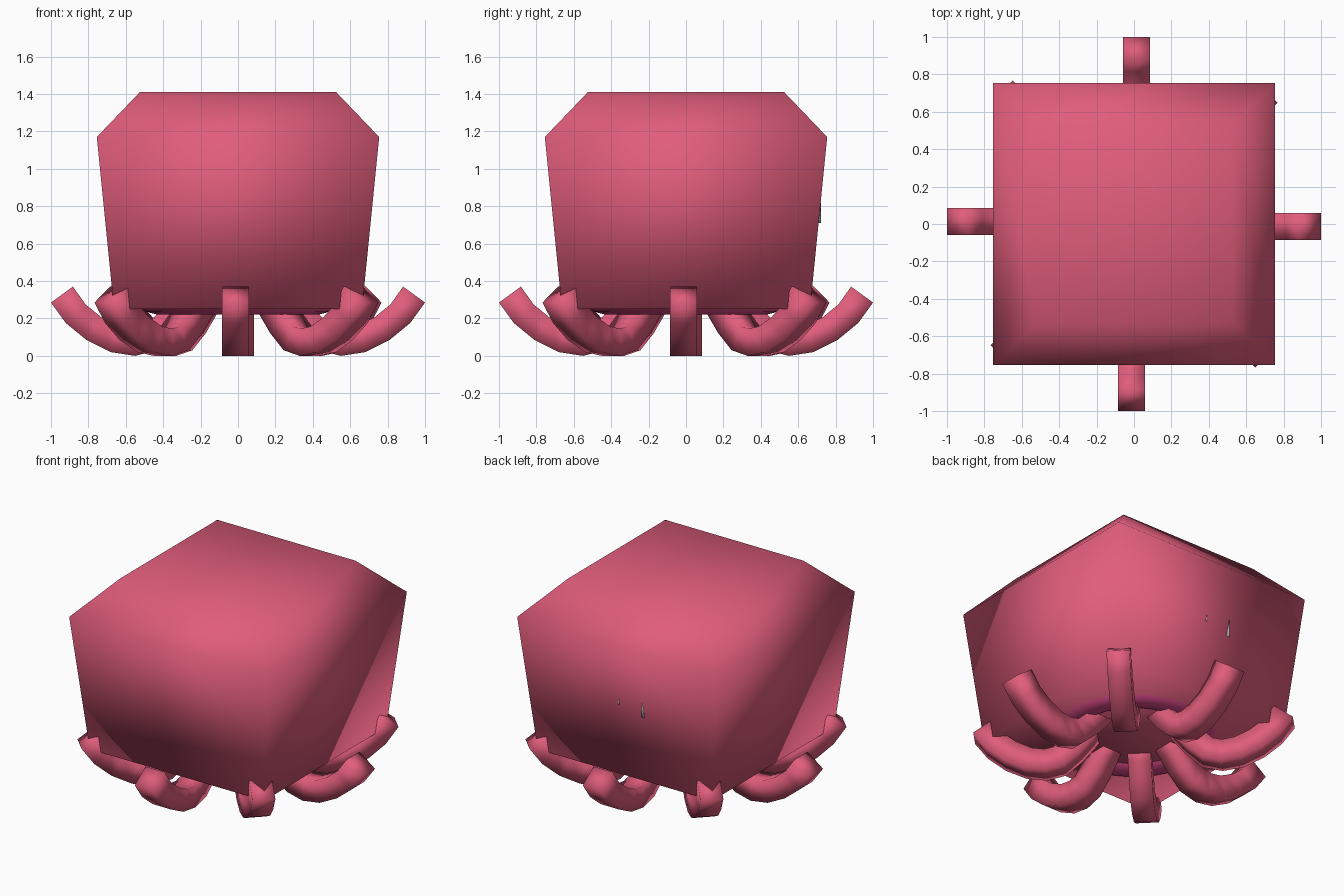
import bpy, bmesh, math
from mathutils import Vector

if "Cube" in bpy.data.objects:
    bpy.data.objects.remove(bpy.data.objects["Cube"])


def material(name, color):
    m = bpy.data.materials.new(name)
    m.diffuse_color = (*color, 1)
    m.use_nodes = True
    m.node_tree.nodes["Principled BSDF"].inputs["Base Color"].default_value = m.diffuse_color
    return m


PINK = material("skin_pink", (0.75, 0.11, 0.2))
MAGENTA = material("mouth_magenta", (0.73, 0.07, 0.26))


def finish(name, bm, mat=None):
    bmesh.ops.recalc_face_normals(bm, faces=bm.faces)
    me = bpy.data.meshes.new(name)
    bm.to_mesh(me)
    bm.free()
    for p in me.polygons:
        p.use_smooth = True
    if mat:
        me.materials.append(mat)
    ob = bpy.data.objects.new(name, me)
    bpy.context.collection.objects.link(ob)
    return ob


def loft(bm, rings):
    # Skin a stack of four-sided rings and cap both ends
    loops = [[bm.verts.new(p) for p in ring] for ring in rings]
    for a, b in zip(loops, loops[1:]):
        for i in range(4):
            j = (i + 1) % 4
            bm.faces.new((a[i], a[j], b[j], b[i]))
    bm.faces.new(loops[0])
    bm.faces.new(loops[-1])


# Head: square block, tapered below and chamfered on top
bm = bmesh.new()
loft(bm, [[(-h, -h, z), (h, -h, z), (h, h, z), (-h, h, z)]
          for h, z in ((0.663, 0.25), (0.755, 1.17), (0.525, 1.41))])
finish("head", bm, PINK)

# Eight square-section tentacles curling outwards; path is the underside
PATH = [Vector(p) for p in ((0.19, 0.30), (0.255, 0.21), (0.33, 0.12), (0.43, 0.03),
                            (0.55, 0.0), (0.68, 0.02), (0.81, 0.085),
                            (0.92, 0.175), (1.0, 0.285))]
THICK, SIDE_A, SIDE_B = 0.145, -0.085, 0.06
for k in range(8):
    a = k * math.pi / 4
    out, side = Vector((math.cos(a), math.sin(a), 0)), Vector((-math.sin(a), math.cos(a), 0))
    rings = []
    for i, p in enumerate(PATH):
        t = (PATH[min(i + 1, len(PATH) - 1)] - PATH[max(i - 1, 0)]).normalized()
        q = p + Vector((-t.y, t.x)) * THICK
        rings.append([out * c.x + side * s + Vector((0, 0, c.y))
                      for c, s in ((p, SIDE_A), (p, SIDE_B), (q, SIDE_B), (q, SIDE_A))])
    bm = bmesh.new()
    loft(bm, rings)
    finish(f"tentacle_{k + 1}", bm, PINK)

# Mouth ring under the head
bpy.ops.mesh.primitive_torus_add(major_segments=32, minor_segments=12,
                                 major_radius=0.43, minor_radius=0.13,
                                 location=(0, 0, 0.35))
mouth = bpy.context.object
mouth.name = "mouth_ring"
mouth.data.materials.append(MAGENTA)
bpy.ops.object.shade_smooth()

# Small grey slivers on the back of the head
for name, x, z0, z1, w in (("back_sliver_large", -0.17, 0.71, 0.85, 0.02),
                           ("back_sliver_small", 0.01, 0.75, 0.81, 0.01)):
    bm = bmesh.new()
    y0, y1 = 0.68 + 0.1 * (z0 - 0.5), 0.69 + 0.1 * (z1 - 0.25) - 0.03
    base = [bm.verts.new(p) for p in ((x - w, y0, z0), (x + w, y0, z0), (x, 0.722, z0))]
    tip = bm.verts.new((x, y1, z1))
    bm.faces.new(base)
    for i in range(3):
        bm.faces.new((base[i], base[(i + 1) % 3], tip))
    finish(name, bm)
